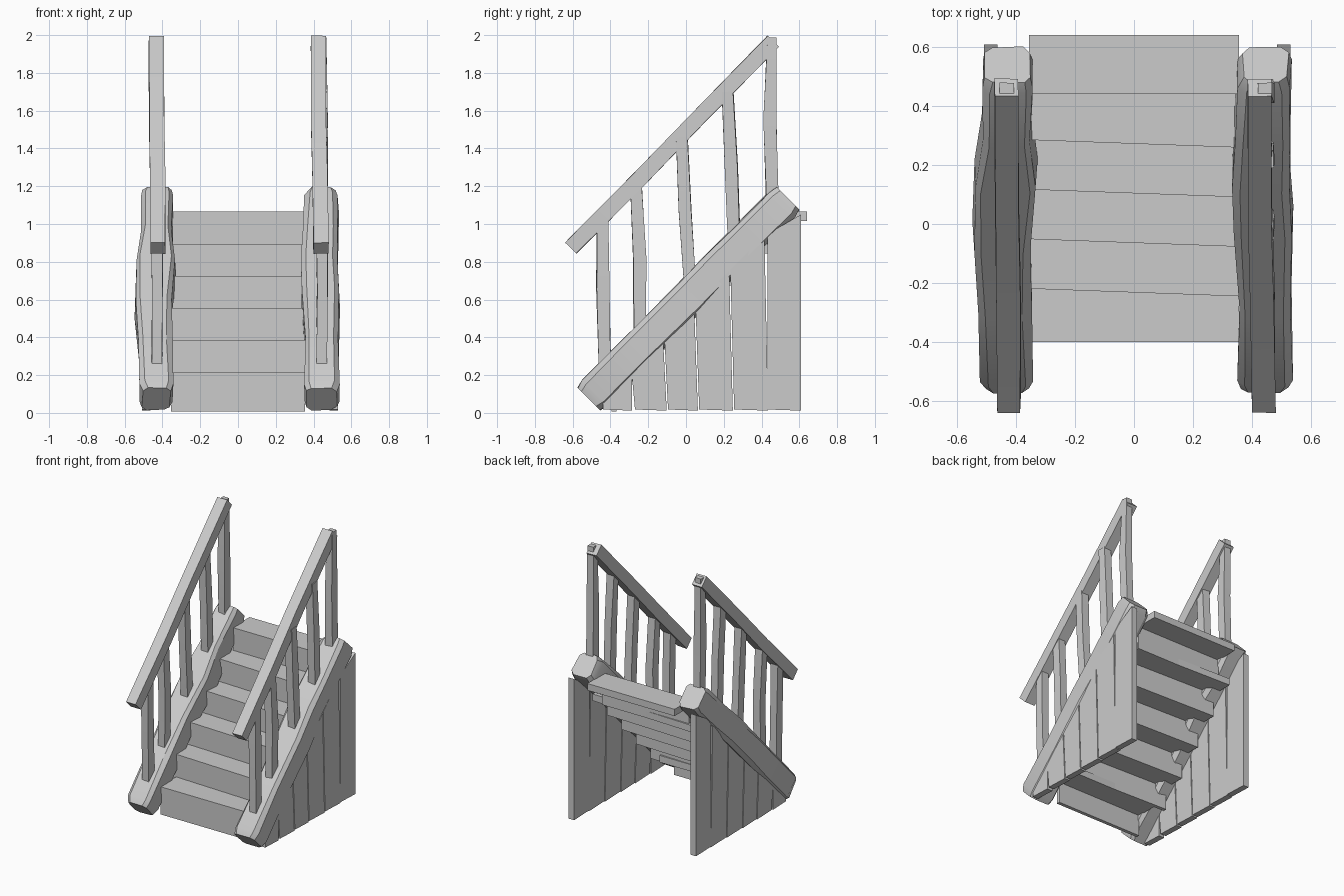
import bpy, bmesh, math, random
from mathutils import Vector

random.seed(4)
cube = bpy.data.objects.get("Cube")
if cube:
    bpy.data.objects.remove(cube, do_unlink=True)

# One plain grey for everything
GREY = (0.6, 0.6, 0.6, 1)
grey = bpy.data.materials.new("light_grey")
grey.use_nodes = True
grey.diffuse_color = GREY
for node in grey.node_tree.nodes:
    if node.type == 'BSDF_PRINCIPLED':
        node.inputs["Base Color"].default_value = GREY

parts = []


def finish(name, bm):
    bmesh.ops.recalc_face_normals(bm, faces=bm.faces[:])
    mesh = bpy.data.meshes.new(name)
    bm.to_mesh(mesh)
    bm.free()
    mesh.materials.append(grey)
    ob = bpy.data.objects.new(name, mesh)
    bpy.context.collection.objects.link(ob)
    parts.append(ob)


def beam(name, stations, chamfer=0.0, wobble=0.0):
    """Loft along stations (x, y, z, half width, half depth) lying in a yz plane."""
    first, last = Vector(stations[0][:3]), Vector(stations[-1][:3])
    axis = last - first
    depth_dir = Vector((0, -axis.z, axis.y)).normalized()
    bm = bmesh.new()
    rings = []
    for x, y, z, w, d in stations:
        c = chamfer
        if c:
            outline = [(-w, c - d), (c - w, -d), (w - c, -d), (w, c - d),
                       (w, d - c), (w - c, d), (c - w, d), (-w, d - c)]
        else:
            outline = [(-w, -d), (w, -d), (w, d), (-w, d)]
        ring = []
        for a, b in outline:
            a += random.uniform(-wobble, wobble)
            b += random.uniform(-wobble, wobble)
            ring.append(bm.verts.new(Vector((x + a, y, z)) + depth_dir * b))
        rings.append(ring)
    n = len(rings[0])
    for r, s in zip(rings, rings[1:]):
        for i in range(n):
            bm.faces.new((r[i], r[(i + 1) % n], s[(i + 1) % n], s[i]))
    bm.faces.new(rings[0])
    bm.faces.new(rings[-1])
    finish(name, bm)


def slab(name, profile, x0, x1, skew=0.0):
    """Extrude a yz profile across x, shifting the far end by skew in y."""
    bm = bmesh.new()
    a = [bm.verts.new((x0, y - skew, z)) for y, z in profile]
    b = [bm.verts.new((x1, y + skew, z)) for y, z in profile]
    n = len(a)
    bm.faces.new(a)
    bm.faces.new(b)
    for i in range(n):
        bm.faces.new((a[i], a[(i + 1) % n], b[(i + 1) % n], b[i]))
    finish(name, bm)


def box(y0, y1, z0, z1):
    return [(y0, z0), (y1, z0), (y1, z1), (y0, z1)]


# Treads and risers, housed in the stringers except for the top one
RISE, RUN = 0.17, 0.168
for i in range(6):
    y, z = -0.40 + RUN * i, 0.215 + RISE * i
    skew = 0 if i in (0, 5) else -0.016
    half = 0.355 if i in (0, 5) else 0.44
    slab(f"tread_{i + 1}", box(y, y + 0.2, z - 0.05, z), -half, half, skew)
    slab(f"riser_{i + 1}", box(y + 0.006, y + 0.032, max(0.008, z - RISE - 0.05), z - 0.045),
         -half, half, skew)

# Stringers: distance along the slope, outer and inner x
left_edges = [(0, 0.52, 0.365), (0.03, 0.535, 0.35), (0.25, 0.53, 0.355), (0.5, 0.535, 0.34),
              (0.65, 0.53, 0.33), (0.8, 0.53, 0.345), (0.97, 0.53, 0.355), (1, 0.52, 0.37)]
right_edges = [(0, 0.505, 0.36), (0.03, 0.52, 0.345), (0.25, 0.53, 0.35), (0.45, 0.545, 0.355),
               (0.65, 0.54, 0.33), (0.8, 0.515, 0.35), (0.97, 0.515, 0.34), (1, 0.505, 0.35)]
for side, sign, edges in (("left", 1, left_edges), ("right", -1, right_edges)):
    stations = []
    for t, outer, inner in edges:
        half = 0.083 if t in (0, 1) else 0.094
        stations.append((sign * (outer + inner) / 2, -0.515 + 1.055 * t, 0.074 + 1.063 * t,
                         (outer - inner) / 2, half))
    beam(f"{side}_stringer", stations, 0.025, 0.005)

# Vertical side boards with narrow gaps, cut to the slope
bounds = [-0.44, -0.28, -0.105, 0.06, 0.245, 0.432, 0.608]
for side, x0, x1 in (("left", 0.485, 0.53), ("right", -0.508, -0.463)):
    for i, (a, b) in enumerate(zip(bounds, bounds[1:])):
        lean = 0.01 if 0 < i < 5 else 0
        b -= 0.007 if i < 5 else 0
        profile = [(a + lean, 0.018), (b + lean, 0.012),
                   (b - lean, min(b + 0.515, 1.05)), (a - lean, a + 0.515)]
        slab(f"{side}_side_board_{i + 1}", profile, x0, x1)

# Posts: bottom y, middle y, top y, bottom z, top z
posts = [(-0.43, -0.44, -0.442, 0.26, 1.04), (-0.245, -0.245, -0.265, 0.42, 1.22),
         (0.022, -0.005, -0.022, 0.68, 1.46), (0.255, 0.24, 0.22, 0.90, 1.70),
         (0.457, 0.445, 0.455, 1.12, 1.988)]
for side, sign in (("left", 1), ("right", -1)):
    for i, (yb, ym, yt, zb, zt) in enumerate(posts):
        x = 0.443 if sign > 0 else -0.43
        top = 0.024 if i == 4 else 0.03
        beam(f"{side}_post_{i + 1}",
             [(x, yb, zb, 0.028, 0.032), (x + 0.004, ym, (zb + zt) / 2, 0.028, 0.034),
              (x, yt, zt, top, top)], 0, 0.002)

# Handrails
for side, xs in (("left", (0.44, 0.435, 0.427, 0.427)), ("right", (-0.425, -0.425, -0.43, -0.432))):
    path = [(-0.61, 0.872), (-0.25, 1.235), (0.05, 1.545), (0.462, 1.968)]
    beam(f"{side}_handrail", [(x, y, z, 0.04, 0.041) for x, (y, z) in zip(xs, path)], 0, 0.002)

# Soft shading with sharp edges kept
for ob in bpy.context.selected_objects:
    ob.select_set(False)
for ob in parts:
    ob.select_set(True)
bpy.context.view_layer.objects.active = parts[0]
bpy.ops.object.shade_smooth_by_angle(angle=math.radians(25))
